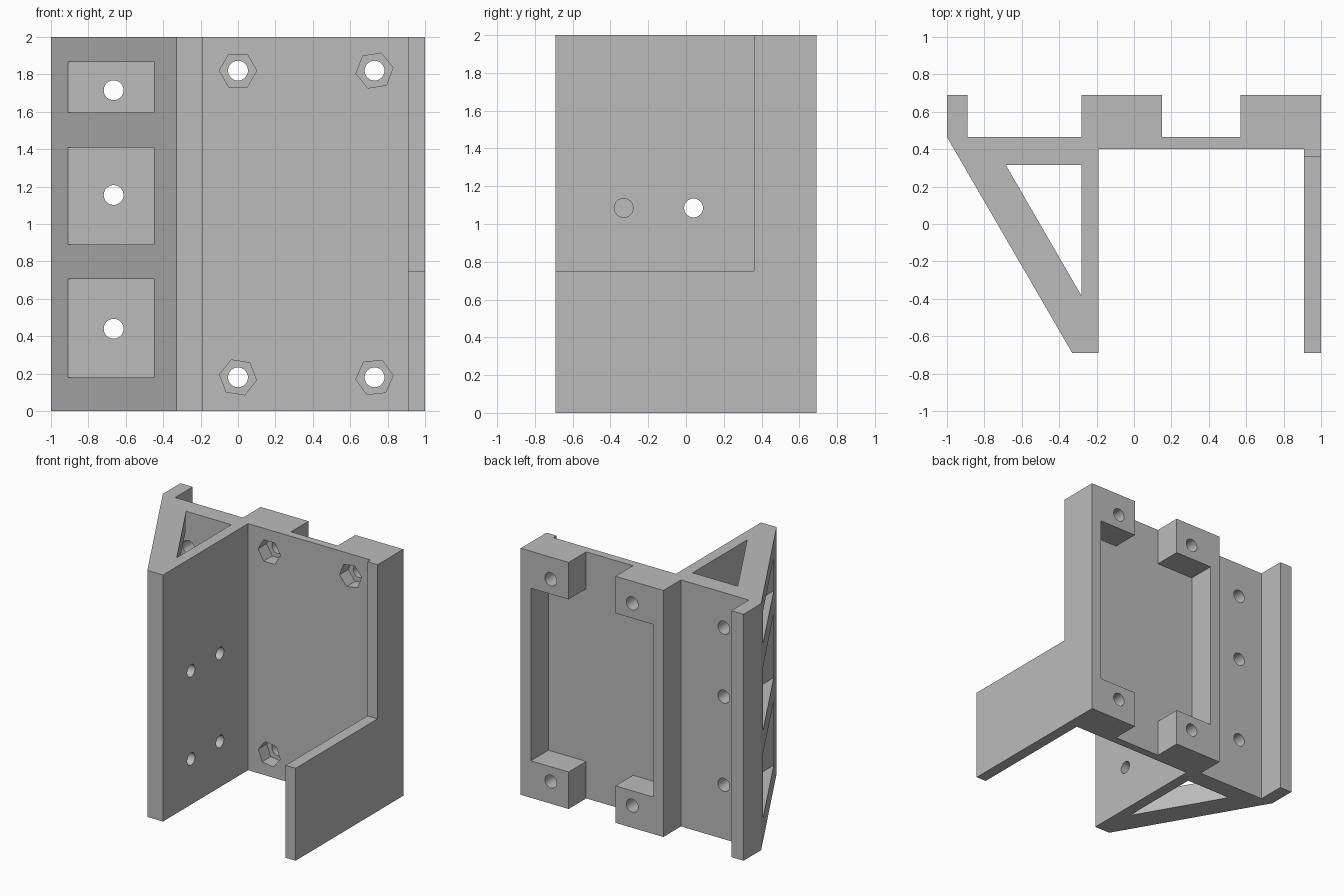
import bpy, bmesh, math
from mathutils import Matrix, Vector

default = bpy.data.objects.get("Cube")
if default:
    bpy.data.objects.remove(default, do_unlink=True)

grey = bpy.data.materials.new("plain grey")
grey.use_nodes = True
color = (0.5, 0.5, 0.5, 1)
grey.diffuse_color = color
grey.node_tree.nodes["Principled BSDF"].inputs["Base Color"].default_value = color


def finish(name, bm):
    bmesh.ops.recalc_face_normals(bm, faces=bm.faces)
    mesh = bpy.data.meshes.new(name)
    bm.to_mesh(mesh)
    bm.free()
    mesh.materials.append(grey)
    obj = bpy.data.objects.new(name, mesh)
    bpy.context.collection.objects.link(obj)
    return obj


def extrusion(name, outline, z0, z1):
    bm = bmesh.new()
    face = bm.faces.new([bm.verts.new((x, y, z0)) for x, y in outline])
    new = bmesh.ops.extrude_face_region(bm, geom=[face])["geom"]
    bmesh.ops.translate(bm, vec=(0, 0, z1 - z0),
                        verts=[v for v in new if isinstance(v, bmesh.types.BMVert)])
    return finish(name, bm)


def box(name, x0, x1, y0, y1, z0, z1):
    return extrusion(name, [(x0, y0), (x1, y0), (x1, y1), (x0, y1)], z0, z1)


def rod(name, start, end, radius, sides=32, first_angle=0):
    """Prism between two points, with its first corner at first_angle."""
    a, b = Vector(start), Vector(end)
    axis = b - a
    bm = bmesh.new()
    turn = Matrix.Rotation(math.radians(first_angle), 4, "Z")
    align = (Matrix.Rotation(math.pi / 2, 4, "X") if axis.y else
             Matrix.Rotation(math.pi / 2, 4, "Y"))
    bmesh.ops.create_cone(bm, cap_ends=True, segments=sides, radius1=radius,
                          radius2=radius, depth=axis.length,
                          matrix=Matrix.Translation((a + b) / 2) @ align @ turn)
    return finish(name, bm)


def cut(target, cutter):
    cutter.hide_render = True
    mod = target.modifiers.new("cut", "BOOLEAN")
    mod.operation = "DIFFERENCE"
    mod.solver = "EXACT"
    mod.object = cutter
    bpy.context.view_layer.objects.active = target
    bpy.ops.object.modifier_apply(modifier=mod.name)
    bpy.data.objects.remove(cutter, do_unlink=True)


# Bracket body: plan outline extruded to full height
FRONT, BACK, PLATE, FACE = -0.69, 0.69, 0.465, 0.40
bracket = extrusion("bracket_body", [
    (-1, PLATE), (-0.33, FRONT), (-0.19, FRONT), (-0.19, FACE),
    (0.91, FACE), (0.91, FRONT), (1, FRONT), (1, BACK),
    (0.57, BACK), (0.57, PLATE), (0.15, PLATE), (0.15, BACK),
    (-0.28, BACK), (-0.28, PLATE), (-0.89, PLATE), (-0.89, BACK), (-1, BACK)], 0, 2)

# Triangular hollow of the side brace
cut(bracket, extrusion("brace_hollow", [(-0.685, 0.315), (-0.28, 0.315), (-0.28, -0.385)], -0.1, 2.1))

# Rear recess that leaves four corner blocks, and the lowered side arm
cut(bracket, box("rear_recess", -0.19, 0.91, PLATE, 0.8, 0.3, 1.7))
cut(bracket, box("arm_notch", 0.8, 1.1, -0.8, 0.36, 0.75, 2.1))

# Windows in the sloping brace wall
for z0, z1 in [(0.18, 0.705), (0.89, 1.41), (1.595, 1.865)]:
    cut(bracket, box("brace_window", -0.91, -0.45, -0.8, 0.315, z0, z1))

# Screw holes in the back plate behind the windows
for z in (0.44, 1.155, 1.715):
    cut(bracket, rod("plate_hole", (-0.665, 0.2, z), (-0.665, 0.6, z), 0.053))

# Corner block holes with hexagonal nut pockets
for x, z, angle in [(0, 1.82, 90), (0.73, 1.82, 99), (0, 0.18, 81), (0.73, 0.18, 96)]:
    cut(bracket, rod("nut_pocket", (x, 0.3, z), (x, 0.51, z), 0.1, 6, angle))
    cut(bracket, rod("block_hole", (x, 0.3, z), (x, 0.8, z), 0.053))

# Holes through the inner wall
for y in (-0.33, 0.04):
    for z in (0.37, 1.085):
        cut(bracket, rod("wall_hole", (-0.35, y, z), (-0.1, y, z), 0.05))

bpy.ops.object.select_all(action="DESELECT")
bracket.select_set(True)
bpy.context.view_layer.objects.active = bracket
bpy.ops.object.shade_smooth_by_angle(angle=math.radians(30))
